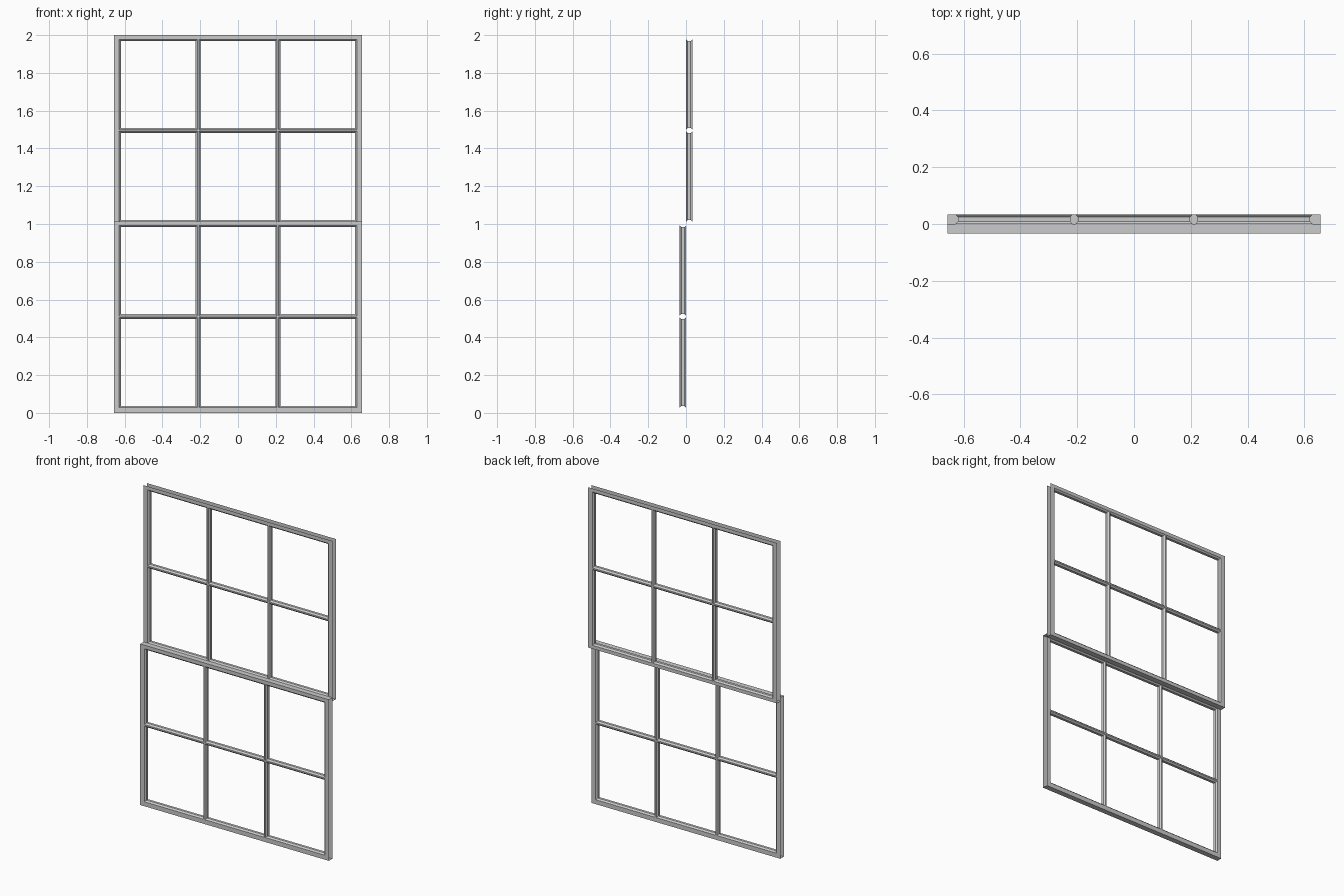
import bpy, bmesh

if "Cube" in bpy.data.objects:
    bpy.data.objects.remove(bpy.data.objects["Cube"])

DEPTH = 0.034      # sash thickness
BAR = 0.004        # half width of the flat on a glazing bar
HALF_W = 0.657     # half width of the window
STILE = 0.028      # flat width of the side stiles
# moulding cross-section: (inset from the flat edge, depth)
PROFILE = [(0, 0), (0.009, 0.009), (0.009, 0.025), (0, DEPTH)]


def cell_ring(bm, x0, x1, z0, z1, margins, y0):
    """Moulded surround of one pane: front flat, moulding, back flat."""
    l, r, b, t = margins

    def loop(k, p, y):
        xa, xb = x0 + l * k + p, x1 - r * k - p
        za, zb = z0 + b * k + p, z1 - t * k - p
        return [bm.verts.new((x, y0 + y, z)) for x, z in
                ((xa, za), (xb, za), (xb, zb), (xa, zb))]

    loops = [loop(0, 0, 0)]
    loops += [loop(1, p, y) for p, y in PROFILE]
    loops.append(loop(0, 0, DEPTH))
    for a, c in zip(loops, loops[1:]):
        for i in range(4):
            j = (i + 1) % 4
            bm.faces.new((a[i], a[j], c[j], c[i]))


def make_sash(name, y0, z0, z1, bottom, top, cap_bottom, cap_top):
    bm = bmesh.new()
    xs = [-HALF_W, -0.211, 0.211, HALF_W]
    zs = [z0, (z0 + bottom + z1 - top) / 2, z1]
    # three by two panes, mitred glazing bars between them
    for i in range(3):
        for j in range(2):
            margins = (STILE if i == 0 else BAR, STILE if i == 2 else BAR,
                       bottom if j == 0 else BAR, top if j == 1 else BAR)
            cell_ring(bm, xs[i], xs[i + 1], zs[j], zs[j + 1], margins, y0)
    # closed edges of the rails; stiles and head stay open
    for use, z, up in ((cap_bottom, z0, False), (cap_top, z1, True)):
        if use:
            for xa, xb in zip(xs, xs[1:]):
                q = [(xa, y0, z), (xb, y0, z), (xb, y0 + DEPTH, z), (xa, y0 + DEPTH, z)]
                if not up:
                    q.reverse()
                bm.faces.new([bm.verts.new(c) for c in q])
    bmesh.ops.remove_doubles(bm, verts=bm.verts[:], dist=0.0002)
    mesh = bpy.data.meshes.new(name)
    bm.to_mesh(mesh)
    bm.free()
    obj = bpy.data.objects.new(name, mesh)
    bpy.context.collection.objects.link(obj)
    return obj


# front, lower sash and rear, upper sash, overlapping at the meeting rail
make_sash("lower_sash", -DEPTH, 0.0, 1.014, 0.028, 0.022, True, True)
make_sash("upper_sash", 0.0, 0.991, 2.0, 0.022, 0.022, True, False)
